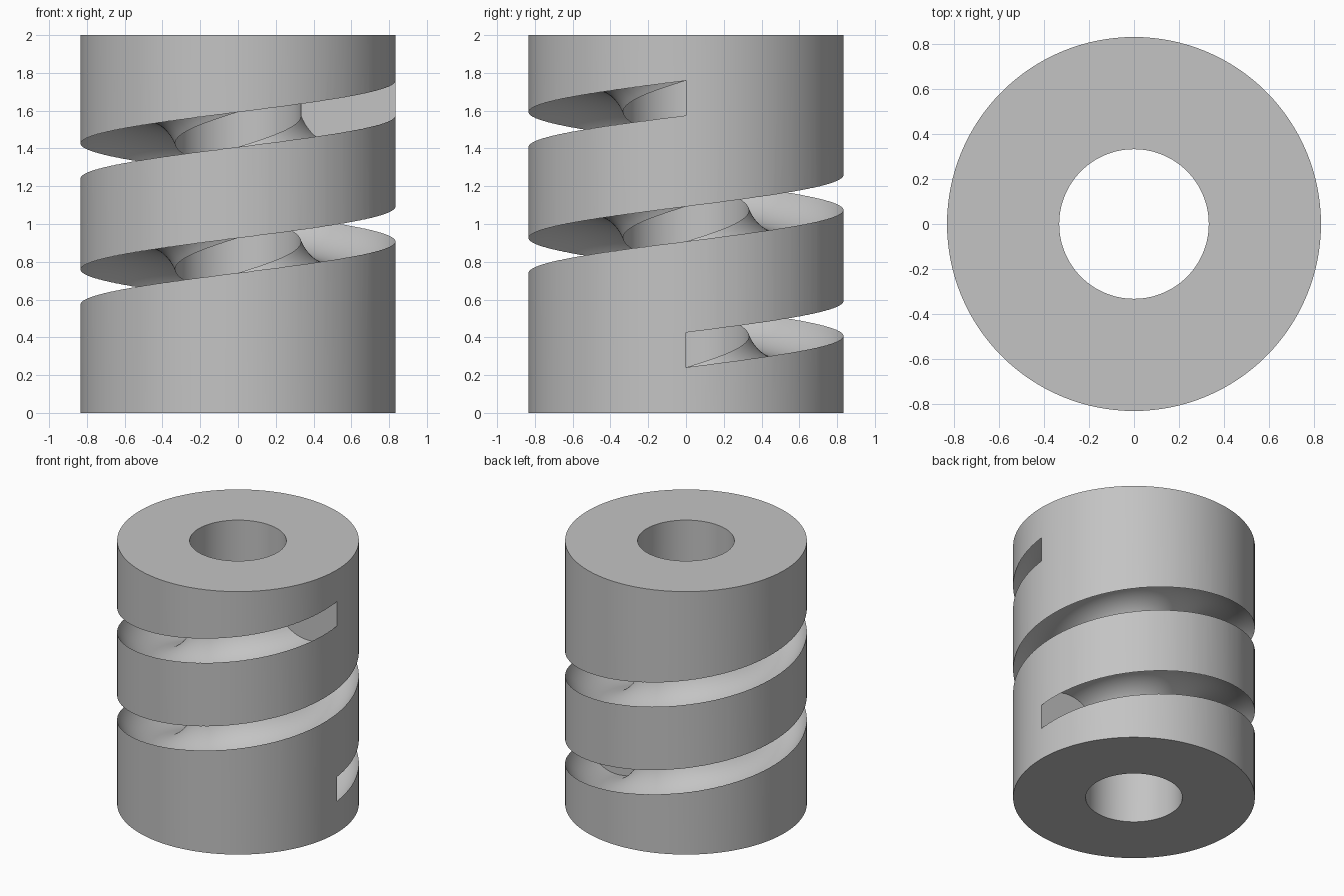
import bpy, bmesh, math

if "Cube" in bpy.data.objects:
    bpy.data.objects.remove(bpy.data.objects["Cube"])

OUTER, BORE, HEIGHT = 0.8333, 0.3333, 2.0
PITCH, TURNS = 0.6667, 2
MID, CHANNEL, START = 0.5833, 0.2667, 0.3333


def make_object(name, bm):
    bmesh.ops.recalc_face_normals(bm, faces=bm.faces)
    mesh = bpy.data.meshes.new(name)
    bm.to_mesh(mesh)
    bm.free()
    obj = bpy.data.objects.new(name, mesh)
    bpy.context.collection.objects.link(obj)
    return obj


def bridge(bm, a, b):
    n = len(a)
    for i in range(n):
        j = (i + 1) % n
        bm.faces.new((a[i], a[j], b[j], b[i]))


# Thick tube with a through bore
bm = bmesh.new()
SIDES = 128
loops = []
for r, z in ((OUTER, 0), (OUTER, HEIGHT), (BORE, HEIGHT), (BORE, 0)):
    loops.append([bm.verts.new((r * math.cos(math.tau * i / SIDES),
                                r * math.sin(math.tau * i / SIDES), z))
                  for i in range(SIDES)])
for k in range(4):
    bridge(bm, loops[k], loops[(k + 1) % 4])
tube = make_object("grooved_tube", bm)

# Round channel swept along a helix, opening to both outside and bore
bm = bmesh.new()
STEPS, RING = 96 * TURNS, 64
rings = []
for s in range(STEPS + 1):
    turn = TURNS * s / STEPS
    a = math.tau * turn
    ring = []
    for i in range(RING):
        t = math.tau * (i + 0.5) / RING
        r = MID + CHANNEL * math.cos(t)
        z = START + PITCH * turn + CHANNEL * math.sin(t)
        ring.append(bm.verts.new((r * math.cos(a), r * math.sin(a), z)))
    rings.append(ring)
for a, b in zip(rings, rings[1:]):
    bridge(bm, a, b)
bm.faces.new(rings[0])
bm.faces.new(rings[-1])
cutter = make_object("channel_cutter", bm)
cutter.hide_render = True

# Cut the channel, then remove the helper
cut = tube.modifiers.new("channel", 'BOOLEAN')
cut.operation = 'DIFFERENCE'
cut.solver = 'EXACT'
cut.object = cutter
bpy.ops.object.select_all(action='DESELECT')
tube.select_set(True)
bpy.context.view_layer.objects.active = tube
bpy.ops.object.modifier_apply(modifier=cut.name)
bpy.data.objects.remove(cutter)

# Plain grey finish
grey = bpy.data.materials.new("plain_grey")
grey.diffuse_color = (0.55, 0.55, 0.55, 1)
grey.use_nodes = True
grey.node_tree.nodes["Principled BSDF"].inputs["Base Color"].default_value = grey.diffuse_color
tube.data.materials.clear()
tube.data.materials.append(grey)
bpy.ops.object.shade_smooth_by_angle(angle=math.radians(30))
